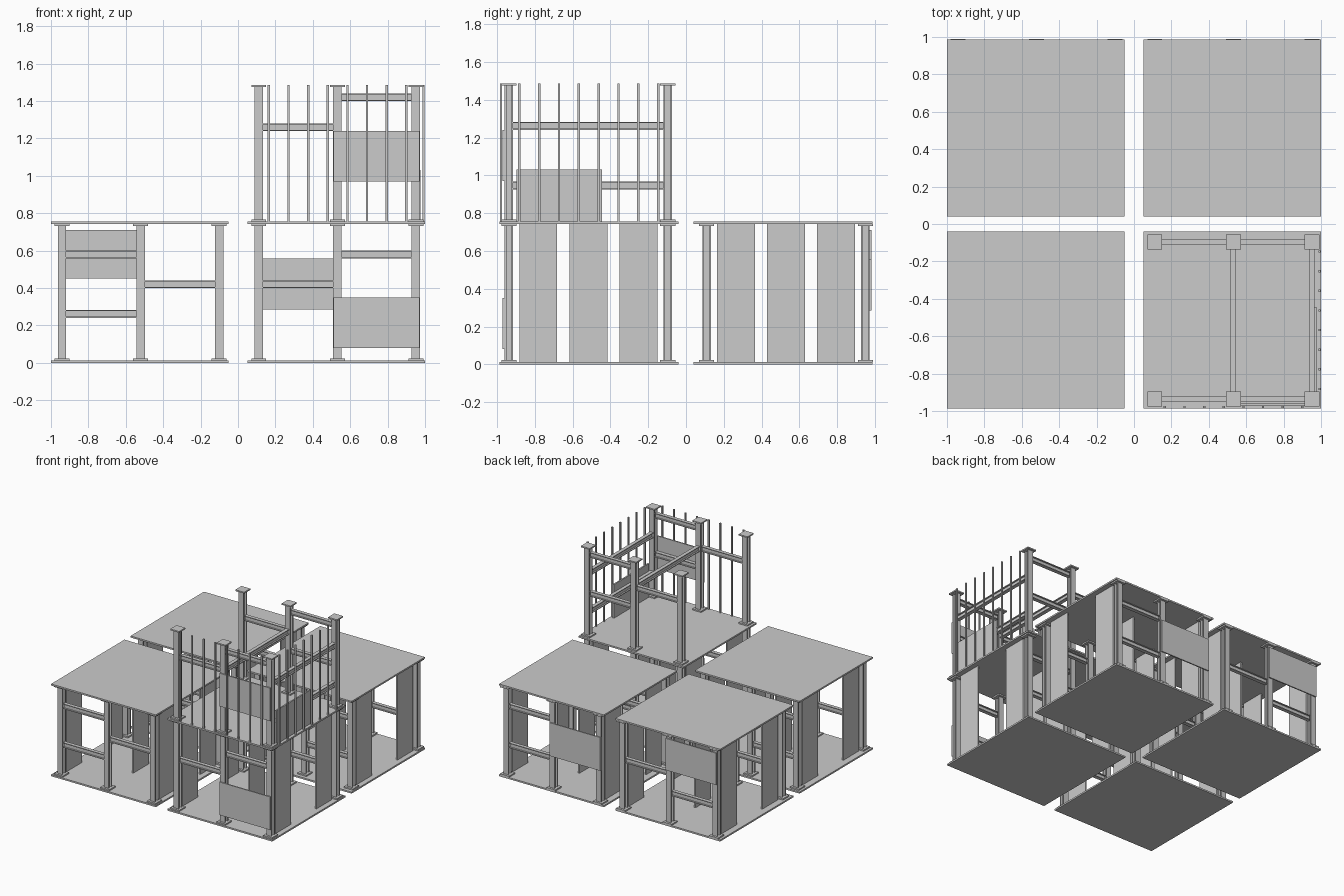
import bpy, bmesh

if "Cube" in bpy.data.objects:
    bpy.data.objects.remove(bpy.data.objects["Cube"])

PLATE, T = 0.948, 0.013        # slab size and thickness
STOREY = 0.742                 # floor-to-floor height
STEP = 0.42                    # column spacing


def new_object(name, bm):
    mesh = bpy.data.meshes.new(name)
    bm.to_mesh(mesh)
    bm.free()
    ob = bpy.data.objects.new(name, mesh)
    bpy.context.collection.objects.link(ob)
    return ob


def box(name, x0, x1, y0, y1, z0, z1):
    bm = bmesh.new()
    bmesh.ops.create_cube(bm, size=1)
    for v in bm.verts:
        v.co = (x1 if v.co.x > 0 else x0,
                y1 if v.co.y > 0 else y0,
                z1 if v.co.z > 0 else z0)
    return new_object(name, bm)


def i_beam(name, axis, centre, length, w, h, t):
    """I-section extruded along an axis; w across, h over the flanges."""
    a, b, s = w / 2, h / 2, t / 2
    half = [(a, -b), (a, -b + t), (s, -b + t), (s, b - t), (a, b - t), (a, b)]
    profile = half + [(-u, v) for u, v in reversed(half)]
    bm = bmesh.new()

    def place(u, v, l):
        p = {'X': (l, u, v), 'Y': (u, l, v), 'Z': (u, v, l)}[axis]
        return bm.verts.new([c + d for c, d in zip(centre, p)])
    face = bm.faces.new([place(u, v, -length / 2) for u, v in profile])
    ext = bmesh.ops.extrude_face_region(bm, geom=[face])
    i = 'XYZ'.index(axis)
    for g in ext['geom']:
        if isinstance(g, bmesh.types.BMVert):
            g.co[i] += length
    bmesh.ops.recalc_face_normals(bm, faces=bm.faces)
    return new_object(name, bm)


def column(x, y, z0, z1):
    i_beam("column", 'Z', (x, y, (z0 + z1) / 2), z1 - z0, 0.045, 0.045, 0.009)
    for z in (z0, z1 - 0.011):
        box("column_end_plate", x - .04, x + .04, y - .04, y + .04, z, z + .011)


def frame(cx, cy, side, base, top, lift):
    """Six columns with the cross beams of the front and back rows."""
    for y in (cy - STEP, cy + STEP):
        for k in (-1, 0, 1):
            column(cx + k * STEP, y, base, top)
        for bay, heights in ((side, (0.262, 0.58)), (-side, (0.42,))):
            for z in heights:
                i_beam("cross_beam", 'X', (cx + bay * STEP / 2, y, z + lift),
                       STEP - 0.045, 0.03, 0.042, 0.006)


# Four ground modules
for sx in (-1, 1):
    cx = sx * 0.526 + 0.005
    for sy, cy in ((-1, -0.5165), (1, 0.529)):
        px, py, r = sx * 0.526, sy * 0.5135, PLATE / 2
        box("floor_slab", px - r, px + r, py - r, py + r, 0, T)
        box("roof_slab", px - r, px + r, py - r, py + r, STOREY, STOREY + T)
        frame(cx, cy, sx, T, STOREY, 0)
        # upright wall boards: two on the outer lines, one on the middle line
        for k, offsets in ((-1, (-.265, .265)), (0, (0,)), (1, (-.265, .265))):
            for o in offsets:
                x, y = cx + k * STEP, cy + o
                box("wall_board", x - .006, x + .006, y - .1, y + .1, T, STOREY)

# Upper open frame on the front right module
cx, cy = 0.531, -0.5165
Z0, Z1 = STOREY + T, 1.487
frame(cx, cy, 1, Z0, Z1, 0.84)
for k, heights in ((0, (1.262,)), (1, (1.262, 0.947))):
    for z in heights:
        i_beam("side_beam", 'Y', (cx + k * STEP, cy, z),
               2 * STEP - 0.045, 0.03, 0.042, 0.006)

# Railing bars along the front and right edges
for i in range(8):
    for x, y in ((0.165 + i * 0.105, -0.979), (0.992, -0.882 + i * 0.105)):
        box("railing_bar", x - .006, x + .006, y - .006, y + .006, Z0, Z1)

# Cladding panels
box("front_low_panel", 0.51, 0.97, -0.97, -0.96, 0.08, 0.35)
box("front_high_panel", 0.51, 0.97, -0.97, -0.96, 0.97, 1.24)
box("right_high_panel", 0.963, 0.975, -0.898, -0.445, Z0, 1.03)
box("back_left_panel", -0.96, -0.5, 0.972, 0.982, 0.45, 0.71)
box("back_right_panel", 0.09, 0.55, 0.972, 0.982, 0.285, 0.557)
